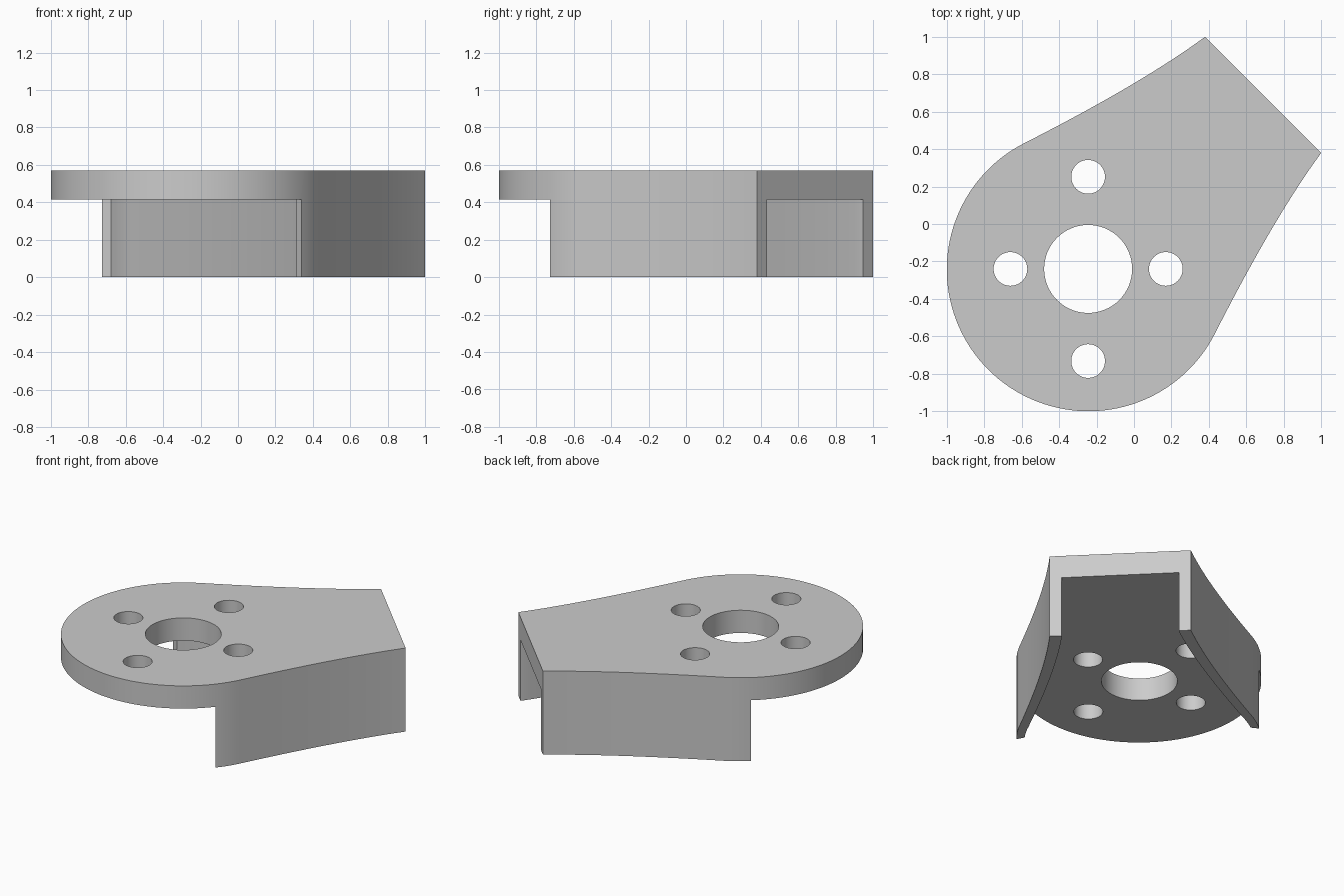
import bpy, bmesh
from math import radians, sin, cos
from mathutils import Vector

if "Cube" in bpy.data.objects:
    bpy.data.objects.remove(bpy.data.objects["Cube"])

TOP, UNDERSIDE = 0.57, 0.415
CENTRE, RADIUS = Vector((-0.243, -0.243)), 0.757

grey = bpy.data.materials.new("light grey")
grey.use_nodes = True
colour = (0.6, 0.6, 0.6, 1)
grey.diffuse_color = colour
grey.node_tree.nodes["Principled BSDF"].inputs["Base Color"].default_value = colour


def prism(name, points, z0, z1):
    """Upright solid with the given counterclockwise outline."""
    bm = bmesh.new()
    face = bm.faces.new([bm.verts.new((p[0], p[1], z0)) for p in points])
    moved = bmesh.ops.extrude_face_region(bm, geom=[face])["geom"]
    bmesh.ops.translate(bm, vec=(0, 0, z1 - z0),
                        verts=[v for v in moved if isinstance(v, bmesh.types.BMVert)])
    bmesh.ops.recalc_face_normals(bm, faces=bm.faces)
    mesh = bpy.data.meshes.new(name)
    bm.to_mesh(mesh)
    bm.free()
    obj = bpy.data.objects.new(name, mesh)
    bpy.context.collection.objects.link(obj)
    mesh.materials.append(grey)
    return obj


def arc(centre, radius, start, end, steps):
    angles = [radians(start + (end - start) * i / steps) for i in range(steps + 1)]
    return [centre + radius * Vector((cos(a), sin(a))) for a in angles]


def mirrored(points):
    """Reflect across the diagonal axis, keeping the winding."""
    return [Vector((p.y, p.x)) for p in reversed(points)]


def cut(target, cutter):
    mod = target.modifiers.new("cut", "BOOLEAN")
    mod.operation, mod.solver, mod.object = "DIFFERENCE", "EXACT", cutter
    bpy.ops.object.select_all(action="DESELECT")
    bpy.context.view_layer.objects.active = target
    target.select_set(True)
    bpy.ops.object.modifier_apply(modifier=mod.name)
    bpy.data.objects.remove(cutter)


# Flank: rounded nose running into a gently flared side
nose = arc(CENTRE, RADIUS, -135, -38, 36)
shoulder = arc(CENTRE, RADIUS, -38, -27, 5)
a, b, c = shoulder[-1], Vector((0.75, 0.04)), Vector((1, 0.38))
flare = [a * (1 - t) ** 2 + b * 2 * t * (1 - t) + c * t * t
         for t in [i / 14 for i in range(1, 15)]]
side = nose + shoulder[1:] + flare
bracket = prism("motor_mount_bracket", side + mirrored(side[1:]), 0, TOP)

# Hollow under the plate, leaving two tapered side walls
wall = shoulder + flare
inner = []
for i, p in enumerate(wall):
    d = (wall[min(i + 1, len(wall) - 1)] - wall[max(i - 1, 0)]).normalized()
    thickness = 0.05 + 0.026 * i / (len(wall) - 1)
    inner.append(p + Vector((-d.y, d.x)) * thickness)
front_end = inner[0] + Vector((0.34, -0.65))
half = [Vector((-1.3, -1.3)), front_end] + inner + [inner[-1] + Vector((0.3, 0.3))]
cut(bracket, prism("hollow_cutter", half + mirrored(half[1:]), -0.2, UNDERSIDE))

# Shaft hole and four screw holes
hub = Vector((-0.245, -0.24))
holes = [((0, 0), 0.235), ((0.415, 0), 0.09), ((-0.415, 0), 0.09),
         ((0, 0.492), 0.09), ((0, -0.492), 0.09)]
for offset, radius in holes:
    ring = arc(hub + Vector(offset), radius, 0, 360, 64)[:-1]
    cut(bracket, prism("hole_cutter", ring, 0.3, 0.8))

bpy.ops.object.shade_smooth_by_angle(angle=radians(30))
